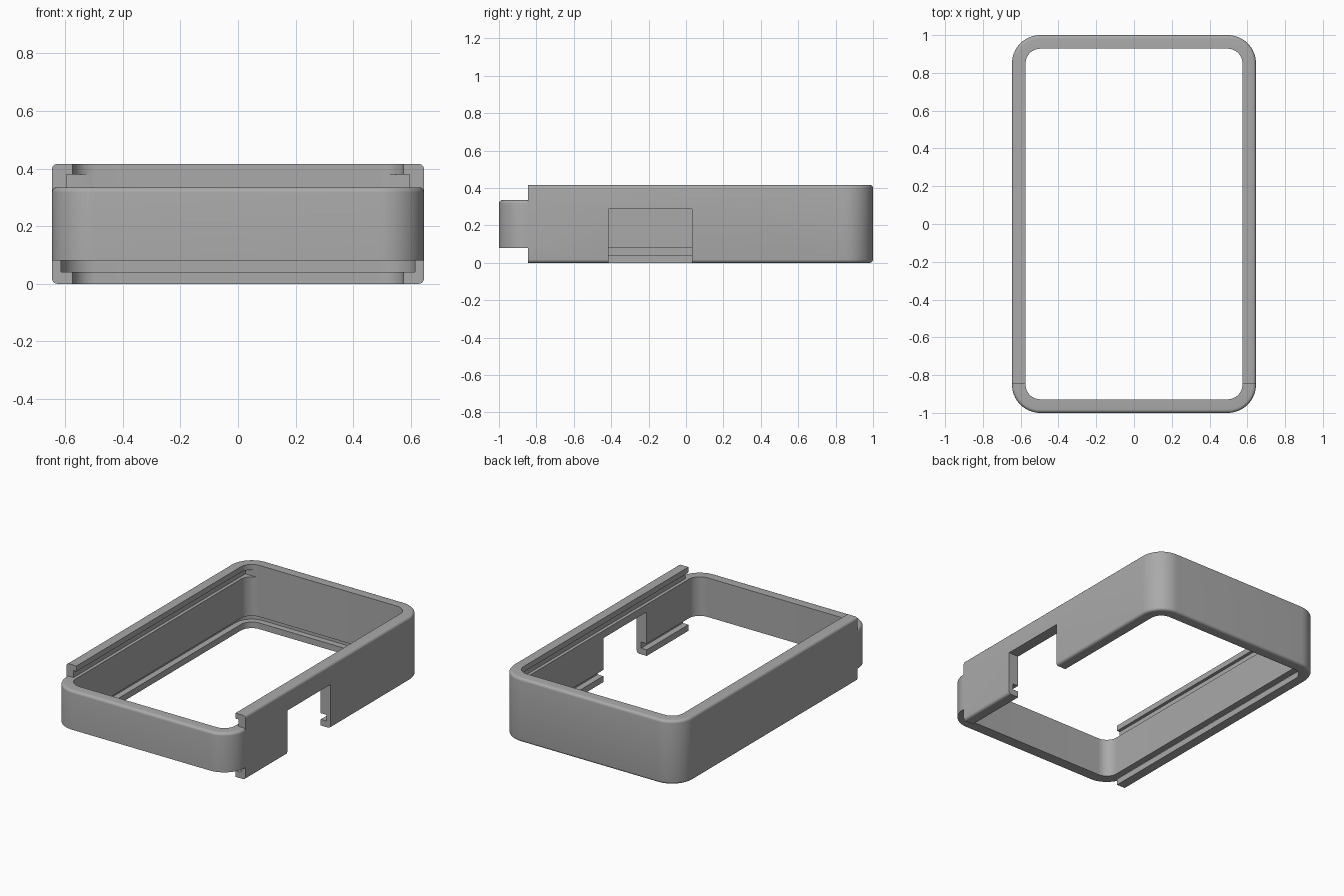
import bpy
import bmesh
import math

cube = bpy.data.objects.get("Cube")
if cube:
    bpy.data.objects.remove(cube, do_unlink=True)

HALF_X, HALF_Y, HEIGHT = 0.646, 1.0, 0.416
RADIUS, WALL, FILLET = 0.15, 0.072, 0.018
SPLIT_Y = -0.845
LEDGE_LOW, LEDGE_HIGH = 0.08, 0.335

grey = bpy.data.materials.new("grey_plastic")
grey.use_nodes = True
COLOR = (0.4, 0.4, 0.4, 1)
grey.diffuse_color = COLOR
grey.node_tree.nodes["Principled BSDF"].inputs["Base Color"].default_value = COLOR


def fillet(z, up):
    """Rounded outer edge as (inset, z) points, going upward."""
    pts = []
    for i in range(6):
        a = math.radians(18 * i)
        pts.append((FILLET * (1 - math.cos(a)), z + up * FILLET * (math.sin(a) - 1)))
    return pts if up > 0 else pts[::-1]


def u_path(inset, sign):
    """U-shaped outline with two round corners at the sign * y end."""
    r, cx, cy = RADIUS - inset, HALF_X - RADIUS, HALF_Y - RADIUS
    pts = [(HALF_X - inset, SPLIT_Y)]
    for side, start in ((1, 0), (-1, 90)):
        for i in range(17):
            a = math.radians(start + 90 * i / 16)
            pts.append((side * cx + r * math.cos(a), sign * (cy + r * math.sin(a))))
    return pts + [(inset - HALF_X, SPLIT_Y)]


def sweep(name, section, sign):
    """Sweep a closed (inset, z) section along the U path, with end caps."""
    bm = bmesh.new()
    rails = [[bm.verts.new((x, y, z)) for x, y in u_path(d, sign)] for d, z in section]
    for a, b in zip(rails, rails[1:] + rails[:1]):
        for i in range(len(a) - 1):
            bm.faces.new((a[i], a[i + 1], b[i + 1], b[i]))
    bm.faces.new([r[0] for r in rails])
    bm.faces.new([r[-1] for r in rails])
    bmesh.ops.recalc_face_normals(bm, faces=bm.faces)
    mesh = bpy.data.meshes.new(name)
    bm.to_mesh(mesh)
    bm.free()
    mesh.materials.append(grey)
    ob = bpy.data.objects.new(name, mesh)
    bpy.context.collection.objects.link(ob)
    return ob


def box(name, low, high):
    bpy.ops.mesh.primitive_cube_add(size=1, location=[(a + b) / 2 for a, b in zip(low, high)])
    ob = bpy.context.object
    ob.name = name
    ob.scale = [b - a for a, b in zip(low, high)]
    ob.hide_render = True
    ob.data.materials.append(grey)
    return ob


def combine(ob, other, operation):
    mod = ob.modifiers.new(operation, 'BOOLEAN')
    mod.operation, mod.solver, mod.object = operation, 'EXACT', other
    bpy.context.view_layer.objects.active = ob
    bpy.ops.object.modifier_apply(modifier=mod.name)
    bpy.data.objects.remove(other, do_unlink=True)


# Main shell: back and side walls with the lower panel groove
shell_section = fillet(0, -1) + fillet(HEIGHT, 1) + [
    (WALL, HEIGHT), (WALL, LEDGE_LOW), (0.032, LEDGE_LOW), (0.032, 0.04), (WALL, 0.04), (WALL, 0)]
frame = sweep("case_frame", shell_section, 1)

# Upper panel slot, open to the front
combine(frame, box("panel_slot", (-0.595, -1.1, LEDGE_HIGH), (0.595, 0.926, 0.38)), 'DIFFERENCE')
# Opening in the left wall
combine(frame, box("side_opening", (0.4, -0.415, -0.1), (0.8, 0.033, 0.287)), 'DIFFERENCE')

# Lower front wall joining the two sides
front_section = [(0, LEDGE_LOW)] + fillet(LEDGE_HIGH, 1) + [(WALL, LEDGE_HIGH), (WALL, LEDGE_LOW)]
combine(frame, sweep("front_wall", front_section, -1), 'UNION')

bpy.ops.object.select_all(action='DESELECT')
frame.select_set(True)
bpy.context.view_layer.objects.active = frame
bpy.ops.object.shade_smooth_by_angle(angle=math.radians(30))
